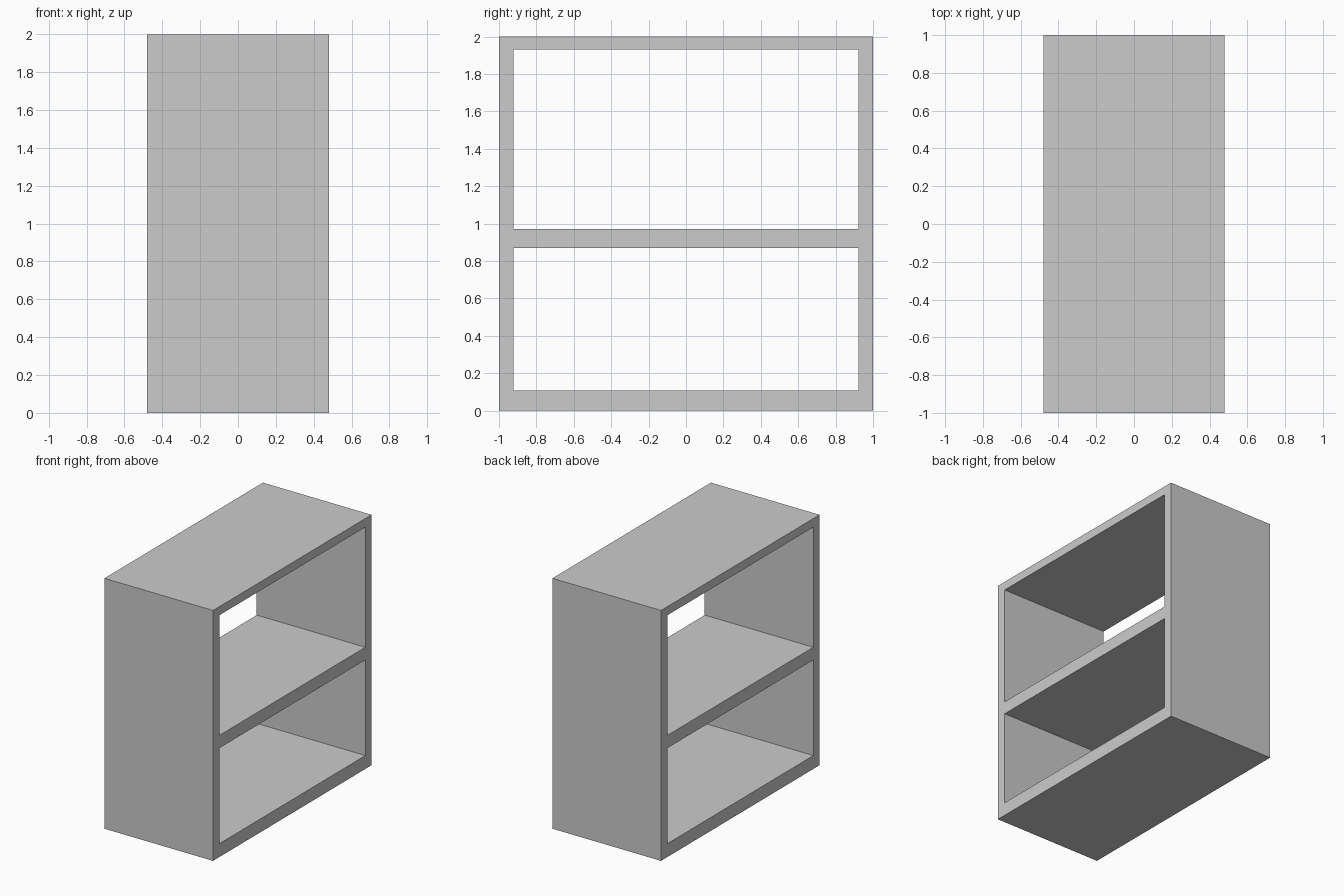
import bpy
import bmesh
from mathutils import Vector

if "Cube" in bpy.data.objects:
    bpy.data.objects.remove(bpy.data.objects["Cube"])

HALF_DEPTH = 0.48
Y = [-1.0, -0.922, 0.922, 1.0]           # side panel edges
Z = [0.0, 0.107, 0.87, 0.972, 1.931, 2.0]  # base, shelf and top edges
OPENINGS = {(1, 1), (1, 3)}              # (column, row) cells left open

# Front outline of the frame: a grid of cells with the two openings left out
bm = bmesh.new()
verts = [[bm.verts.new((-HALF_DEPTH, y, z)) for z in Z] for y in Y]
for i in range(len(Y) - 1):
    for j in range(len(Z) - 1):
        if (i, j) not in OPENINGS:
            bm.faces.new((verts[i][j], verts[i + 1][j],
                          verts[i + 1][j + 1], verts[i][j + 1]))

# Extrude the outline through the full depth, so both openings pass through
result = bmesh.ops.extrude_face_region(bm, geom=bm.faces[:], use_keep_orig=True)
moved = [g for g in result["geom"] if isinstance(g, bmesh.types.BMVert)]
bmesh.ops.translate(bm, verts=moved, vec=Vector((2 * HALF_DEPTH, 0, 0)))
bmesh.ops.recalc_face_normals(bm, faces=bm.faces[:])

mesh = bpy.data.meshes.new("open_shelf_unit")
bm.to_mesh(mesh)
bm.free()
shelf = bpy.data.objects.new("open_shelf_unit", mesh)
bpy.context.collection.objects.link(shelf)
